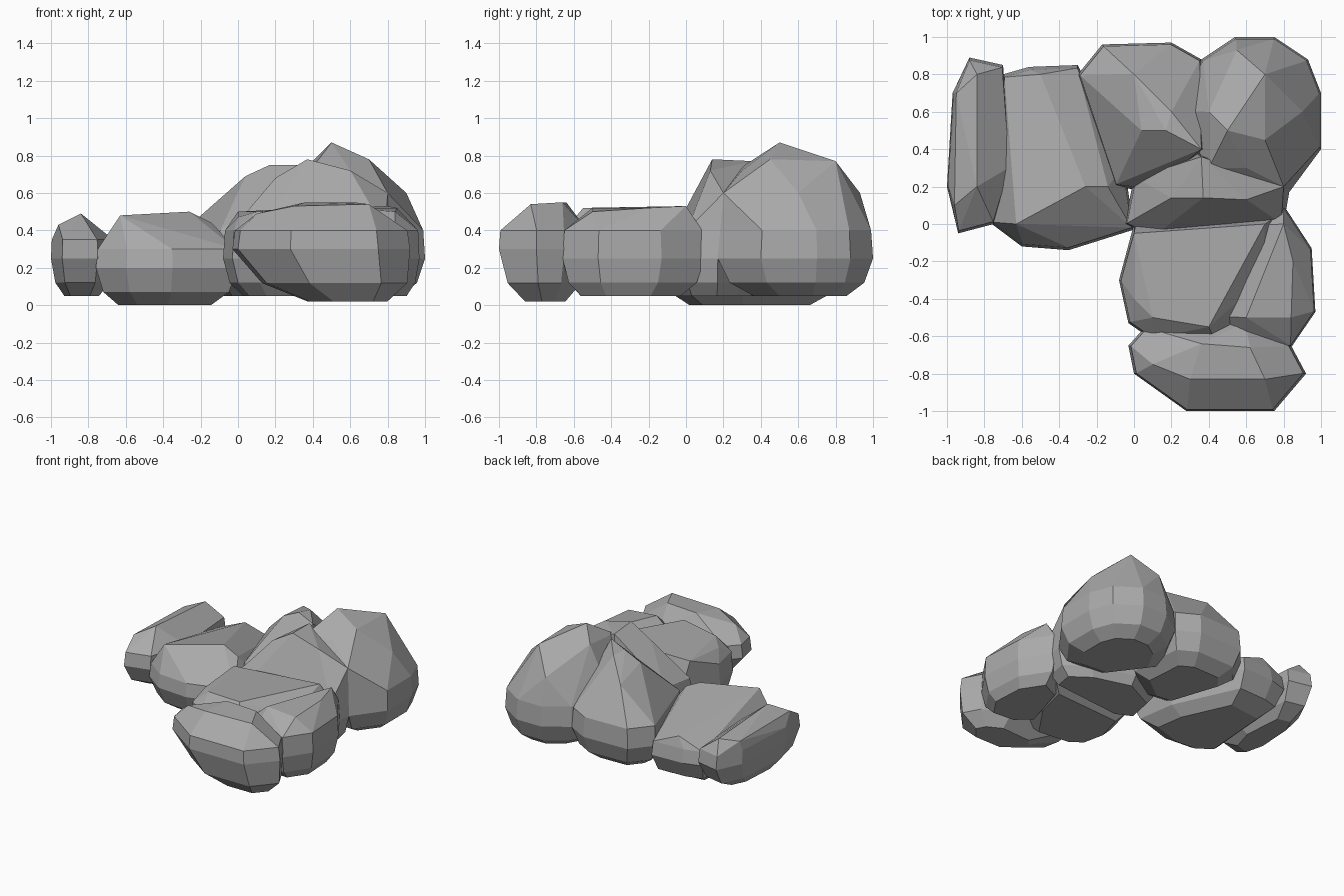
import bpy
import bmesh
import math
from mathutils import Vector

default_cube = bpy.data.objects.get("Cube")
if default_cube:
    bpy.data.objects.remove(default_cube, do_unlink=True)

# One plain stone colour for the whole cluster
stone = bpy.data.materials.new("grey stone")
stone.use_nodes = True
stone_colour = (.4, .4, .4, 1)
stone.diffuse_color = stone_colour
stone.node_tree.nodes["Principled BSDF"].inputs["Base Color"].default_value = stone_colour


def ring(outline, height, scale, lean=Vector()):
    """Plan outline at a height, shrunk towards its middle and pushed sideways."""
    points = [Vector((x, y, height)) for x, y in outline]
    middle = sum(points, Vector()) / len(points)
    return [middle + lean + (point - middle) * scale for point in points]


def rounded_foot(outline, base, belly, foot_scale, lean):
    """Two shrinking rings that round the underside from the belly to the base."""
    haunch_height = base + (belly - base) * .35
    haunch_scale = (foot_scale + 2) / 3
    return (ring(outline, haunch_height, haunch_scale, lean / 2)
            + ring(outline, base, foot_scale, lean))


def drop_loose_points(bm, hull):
    """Remove the points that ended up inside the hull."""
    spare = {item for item in hull["geom_interior"] + hull["geom_unused"]
             if isinstance(item, bmesh.types.BMVert)}
    bmesh.ops.delete(bm, geom=list(spare), context="VERTS")


def rock(name, outline, crown, base=.05, belly=.25, shoulder=.4,
         foot_scale=.6, lean=(0, 0)):
    """Faceted boulder: rounded foot, upright belly and shoulder, and a crown."""
    bm = bmesh.new()
    points = rounded_foot(outline, base, belly, foot_scale, Vector((*lean, 0)))
    points += ring(outline, belly, 1)
    points += ring(outline, shoulder, .97)
    points += [Vector(point) for point in crown]
    for point in points:
        bm.verts.new(point)
    hull = bmesh.ops.convex_hull(bm, input=list(bm.verts))
    drop_loose_points(bm, hull)

    # Merge nearly level triangles into broad facets
    bmesh.ops.dissolve_limit(bm, angle_limit=math.radians(8),
                             verts=list(bm.verts), edges=list(bm.edges))
    bmesh.ops.recalc_face_normals(bm, faces=list(bm.faces))

    mesh = bpy.data.meshes.new(name)
    bm.to_mesh(mesh)
    bm.free()
    mesh.materials.append(stone)
    boulder = bpy.data.objects.new(name, mesh)
    bpy.context.collection.objects.link(boulder)


# Narrow slab at the far right end
rock("end_slab",
     outline=[(-1, .2), (-.97, .7), (-.88, .89), (-.7, .85),
              (-.66, .3), (-.75, 0), (-.94, -.05)],
     crown=[(-.96, .1, .43), (-.95, .7, .42), (-.84, .2, .49), (-.84, .8, .45)],
     shoulder=.35, foot_scale=.55)

# Low, broad boulder beside the slab
rock("low_boulder",
     outline=[(-.76, 0), (-.6, -.12), (-.35, -.14), (0, -.03),
              (-.05, .3), (-.3, .85), (-.56, .84), (-.7, .8)],
     crown=[(-.63, 0, .48), (-.26, .2, .5), (-.5, .8, .38), (-.14, .2, .44)],
     base=0, belly=.2, shoulder=.3, foot_scale=.65)

# Tall middle boulder at the back
rock("back_boulder",
     outline=[(-.3, .8), (-.17, .96), (.2, .97), (.36, .88),
              (.4, .4), (.1, .17), (-.1, .2)],
     crown=[(.04, .5, .69), (.17, .5, .75), (.36, .4, .75),
            (.2, .6, .74), (0, .8, .64)])

# Largest boulder at the back left corner
rock("great_boulder",
     outline=[(.2, .6), (.36, .88), (.54, 1), (.75, 1), (.93, .88),
              (1, .7), (1, .4), (.83, .17), (.5, .2)],
     crown=[(.5, .5, .87), (.7, .8, .77), (.4, .6, .77), (.7, .45, .78),
            (.4, .3, .74), (.6, .3, .72), (.8, .2, .6), (.55, .93, .6),
            (.9, .6, .6)])

# Ridged stone wedged at the centre
rock("centre_stone",
     outline=[(-.05, 0), (0, .25), (.3, .4), (.65, .3),
              (.83, .17), (.8, 0), (.1, -.07)],
     crown=[(.2, .14, .68), (.37, .14, .78), (.6, .13, .72), (.36, .36, .77),
            (.8, .2, .6)],
     foot_scale=.8)

# Flat-topped stone in front of the centre
rock("flat_stone",
     outline=[(0, 0), (-.08, -.3), (-.03, -.53), (.1, -.62),
              (.45, -.66), (.7, -.3), (.78, .05)],
     crown=[(0, -.05, .5), (0, -.4, .47), (.1, -.5, .5),
            (.4, -.55, .52), (.7, 0, .53)],
     foot_scale=.7)

# Smaller stone on the left flank
rock("flank_stone",
     outline=[(.8, .1), (.95, -.13), (.97, -.47), (.84, -.66),
              (.6, -.64), (.45, -.5), (.6, 0)],
     crown=[(.8, 0, .53), (.85, -.2, .52), (.84, -.5, .5), (.6, -.5, .52)],
     foot_scale=.7)

# Rounded boulder across the front, its foot pushed back and to the left
rock("front_boulder",
     outline=[(-.03, -.65), (0, -.8), (.28, -1), (.75, -1),
              (.92, -.8), (.84, -.65), (.6, -.52), (.06, -.55)],
     crown=[(.1, -.75, .49), (.3, -.83, .53), (.7, -.83, .54),
            (.36, -.64, .55), (.62, -.66, .55)],
     base=.02, belly=.3, foot_scale=.45, lean=(.15, 0))
